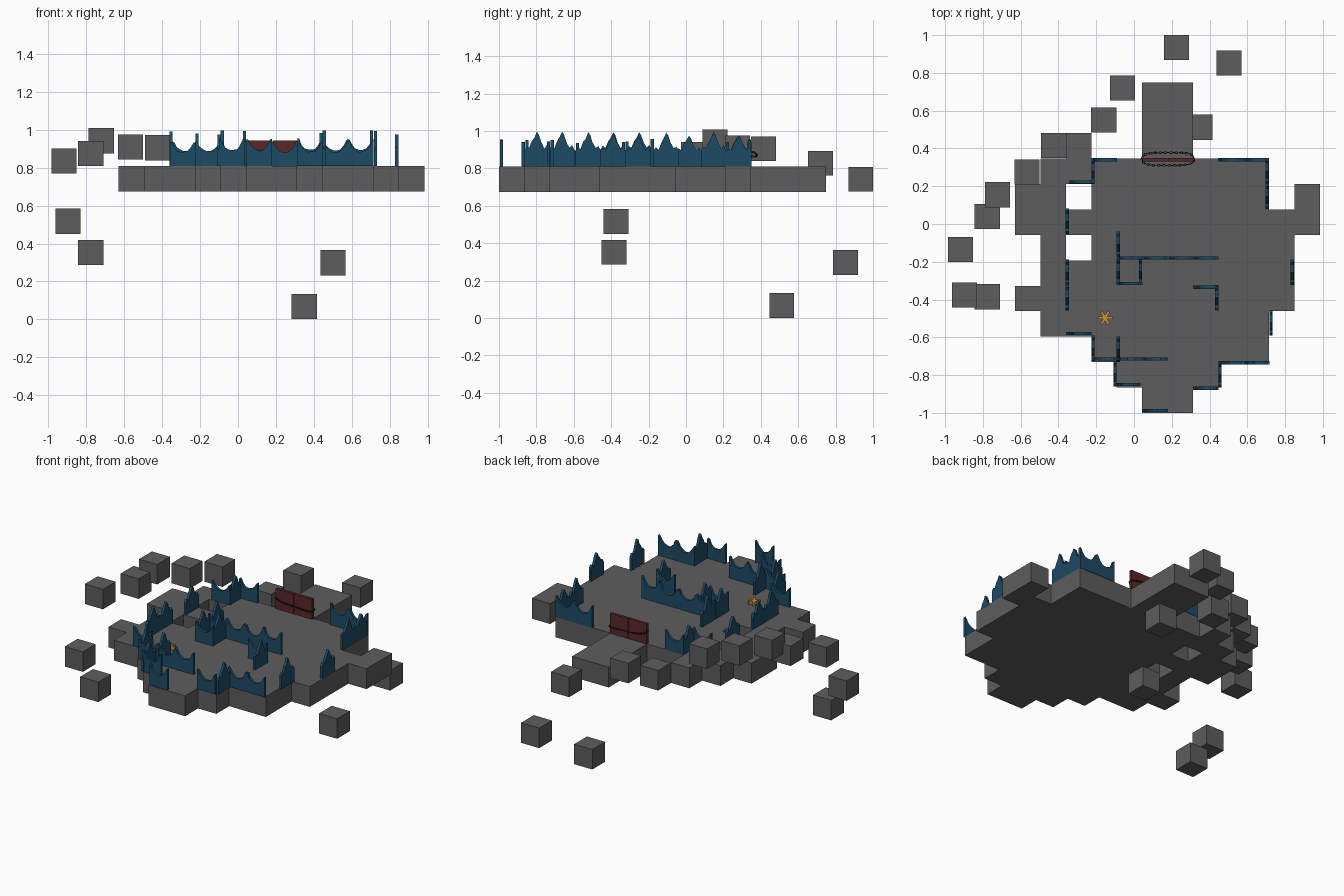
import bpy, bmesh, math, random
from mathutils import Matrix, Vector

if "Cube" in bpy.data.objects:
    bpy.data.objects.remove(bpy.data.objects["Cube"])

random.seed(4)
S = 0.1346              # tile size
X0, Y0 = -0.63, -1.0    # grid origin
ZB, ZT = 0.675, 0.81    # floor bottom and top


def material(name, rgb):
    m = bpy.data.materials.new(name)
    m.diffuse_color = (*rgb, 1)
    m.use_nodes = True
    m.node_tree.nodes["Principled BSDF"].inputs["Base Color"].default_value = m.diffuse_color
    return m


STONE = material("dark_stone", (0.11, 0.11, 0.11))
BLUE = material("blue_wall", (0.012, 0.07, 0.13))
RED = material("red_door", (0.10, 0.02, 0.02))
IRON = material("iron", (0.02, 0.02, 0.02))
ORANGE = material("orange", (0.6, 0.3, 0.03))


def finish(name, bm, mat):
    bmesh.ops.recalc_face_normals(bm, faces=bm.faces)
    me = bpy.data.meshes.new(name)
    bm.to_mesh(me)
    bm.free()
    me.materials.append(mat)
    ob = bpy.data.objects.new(name, me)
    bpy.context.collection.objects.link(ob)
    return ob


def box(bm, c, size, rot=0.0):
    bmesh.ops.create_cube(bm, size=1, matrix=Matrix.Translation(c)
                          @ Matrix.Rotation(rot, 4, 'Z') @ Matrix.Diagonal((*size, 1)))


# Floor: one row of tile columns per line, front to back, extruded as one slab
rows = [
    [(5, 6)],
    [(4, 7)],
    [(3, 9)],
    [(1, 9)],
    [(0, 10)],
    [(1, 10)],
    [(1, 1), (3, 10)],
    [(0, 11)],
    [(0, 1), (3, 9), (11, 11)],
    [(1, 9)],
    [(2, 2), (5, 6)],
    [(5, 6)],
    [(5, 6)],
]
bm = bmesh.new()
for j, spans in enumerate(rows):
    for a, b in spans:
        for i in range(a, b + 1):
            bm.faces.new([bm.verts.new((X0 + S * (i + u), Y0 + S * (j + v), ZB))
                          for u, v in ((0, 0), (1, 0), (1, 1), (0, 1))])
bmesh.ops.remove_doubles(bm, verts=bm.verts, dist=1e-4)
ext = bmesh.ops.extrude_face_region(bm, geom=bm.faces[:], use_keep_orig=True)
for v in ext["geom"]:
    if isinstance(v, bmesh.types.BMVert):
        v.co.z = ZT
finish("tile_floor", bm, STONE)

# Loose cubes drifting off the edge
cubes = [
    (-0.918, -0.135, 0.835), (-0.777, 0.04, 0.875), (-0.722, 0.155, 0.942),
    (-0.567, 0.275, 0.91), (-0.425, 0.415, 0.905), (-0.897, -0.375, 0.517),
    (-0.777, -0.385, 0.352), (0.502, 0.852, 0.298), (0.35, 0.512, 0.067),
    (0.225, 0.934, 0.742), (-0.06, 0.72, 0.828), (-0.16, 0.55, 0.742),
]
bm = bmesh.new()
for c in cubes:
    box(bm, c, (0.133, 0.133, 0.133))
finish("floating_cubes", bm, STONE)

# Ruined walls: scooped profile along x, peaked profile along y
scoop = [(0, .14), (.07, .135), (.16, .108), (.28, .09), (.42, .08),
         (.58, .08), (.72, .09), (.84, .108), (.93, .135), (1, .14)]
peak = [(0, .09), (.09, .105), (.2, .095), (.3, .13), (.4, .15), (.5, .18),
        (.58, .165), (.68, .125), (.8, .095), (.9, .11), (1, .085)]
T = 0.017


def wall(bm, x, y, n, along_y):
    """n tile-long panels starting at (x, y)."""
    for k in range(n):
        prof = peak if along_y else scoop
        f = random.uniform(0.9, 1.04)
        top = [(t, h * f + random.uniform(-.004, .004)) for t, h in prof]
        top = [(k + t, h) for t, h in top]
        pts = [(k, 0)] + top + [(k + 1, 0)]
        sides = []
        for off in (-T / 2, T / 2):
            sides.append([bm.verts.new((x + off, y + t * S, ZT + h) if along_y
                                       else (x + t * S, y + off, ZT + h)) for t, h in pts])
        bm.faces.new(sides[0])
        bm.faces.new(sides[1][::-1])
        for i in range(len(pts)):
            j = (i + 1) % len(pts)
            bm.faces.new((sides[0][i], sides[1][i], sides[1][j], sides[0][j]))


walls_x = [(-.225, .34, 1), (-.345, .222, 1), (.445, .34, 2), (-.09, -.18, 4),
           (-.09, -.315, 1), (.313, -.335, 1), (-.36, -.58, 1), (-.225, -.715, 3),
           (-.1, -.85, 1), (.447, -.735, 2), (.313, -.87, 1), (.045, -.987, 1)]
walls_y = [(-.217, .213, 1), (.704, .08, 2), (-.353, -.052, 1), (-.353, -.457, 2),
           (-.083, -.173, 1), (-.083, -.318, 1), (.035, -.318, 1), (.438, -.457, 1),
           (.838, -.323, 1), (.725, -.59, 1), (-.217, -.725, 1), (-.083, -.73, 1),
           (-.1, -.86, 1), (.455, -.865, 1)]
bm = bmesh.new()
for w in walls_x:
    wall(bm, *w, False)
for w in walls_y:
    wall(bm, *w, True)
finish("ruined_walls", bm, BLUE)

# Double door at the bridge
bm = bmesh.new()
for x in (0.1115, 0.2475):
    box(bm, (x, 0.34, ZT + 0.0665), (0.133, 0.02, 0.133))
finish("double_door", bm, RED)

# Chain of alternating links looped round the door
bm = bmesh.new()


def loop_point(a):
    c, s = math.cos(a), math.sin(a)
    return Vector((0.18 + 0.136 * math.copysign(abs(c) ** 0.6, c),
                   0.344 + 0.034 * math.copysign(abs(s) ** 0.6, s),
                   0.877 - 0.012 * math.cos(a) - 0.006 * abs(s)))


dense = [loop_point(2 * math.pi * i / 2000) for i in range(2001)]
step, path, d = 0.0135, [dense[0]], 0
for p, q in zip(dense, dense[1:]):
    d += (q - p).length
    if d >= step:
        path.append(q)
        d = 0
for k, p in enumerate(path):
    tangent = path[(k + 1) % len(path)] - path[k - 1]
    frame = (Matrix.Translation(p) @ tangent.to_track_quat('X', 'Z').to_matrix().to_4x4()
             @ Matrix.Rotation(math.pi / 2 * (k % 2), 4, 'X'))
    ring = []
    for i in range(10):
        a = 2 * math.pi * i / 10
        ring.append([bm.verts.new(frame @ Vector((
            math.cos(a) * (0.0085 + 0.002 * math.cos(b)),
            math.sin(a) * (0.005 + 0.002 * math.cos(b)),
            0.002 * math.sin(b)))) for b in (0, math.pi / 2, math.pi, 3 * math.pi / 2)])
    for i in range(10):
        for j in range(4):
            n, m = (i + 1) % 10, (j + 1) % 4
            bm.faces.new((ring[i][j], ring[n][j], ring[n][m], ring[i][m]))
finish("door_chain", bm, IRON)

# Small orange star of crossed bars on the floor
bm = bmesh.new()
for k in range(3):
    box(bm, (-0.153, -0.497, ZT + 0.01), (0.076, 0.014, 0.02), math.pi * k / 3)
finish("star_marker", bm, ORANGE)
